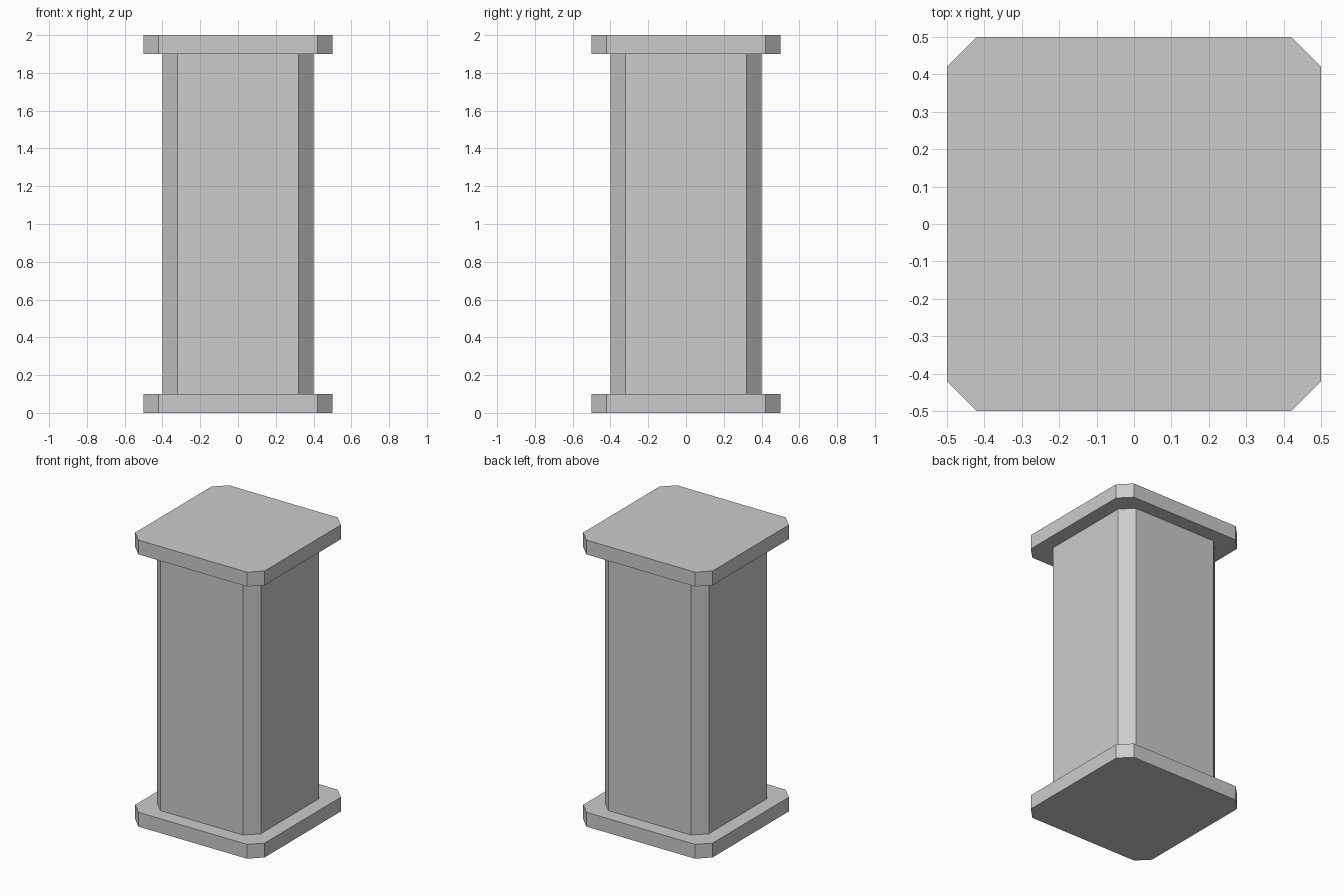
import bpy
import bmesh

if "Cube" in bpy.data.objects:
    bpy.data.objects.remove(bpy.data.objects["Cube"])


def chamfered_block(name, half, cut, z0, z1):
    """Square prism with its four upright corners cut at 45 degrees."""
    a, b = half, half - cut
    outline = [(b, -a), (a, -b), (a, b), (b, a),
               (-b, a), (-a, b), (-a, -b), (-b, -a)]
    bm = bmesh.new()
    base = bm.faces.new([bm.verts.new((x, y, z0)) for x, y in outline])
    top = bmesh.ops.extrude_face_region(bm, geom=[base], use_keep_orig=True)
    verts = [g for g in top["geom"] if isinstance(g, bmesh.types.BMVert)]
    bmesh.ops.translate(bm, verts=verts, vec=(0, 0, z1 - z0))
    bmesh.ops.recalc_face_normals(bm, faces=bm.faces)
    mesh = bpy.data.meshes.new(name)
    bm.to_mesh(mesh)
    bm.free()
    obj = bpy.data.objects.new(name, mesh)
    bpy.context.collection.objects.link(obj)
    return obj


# Base slab, shaft and matching cap slab
chamfered_block("base_slab", 0.50, 0.08, 0.0, 0.1)
chamfered_block("shaft", 0.40, 0.08, 0.1, 1.9)
chamfered_block("cap_slab", 0.50, 0.08, 1.9, 2.0)
